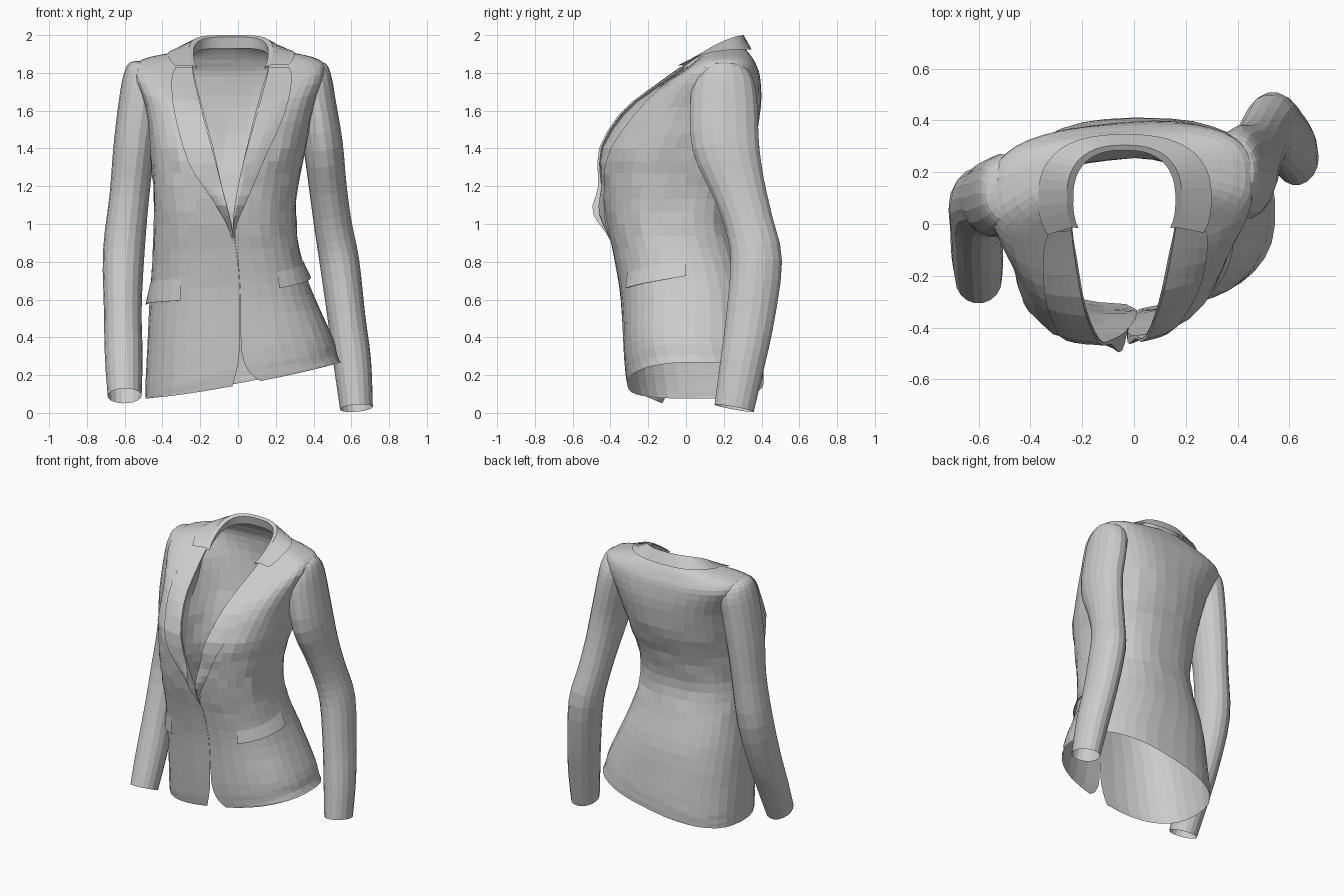
import bpy, math, random
from mathutils import Vector
from mathutils.bvhtree import BVHTree

if "Cube" in bpy.data.objects:
    bpy.data.objects.remove(bpy.data.objects["Cube"])

random.seed(4)


def grid(name, rows, closed=False):
    """Flat-shaded quad sheet (or tube) from equal-length rows of points."""
    n = len(rows[0])
    verts = [tuple(p) for r in rows for p in r]
    faces = []
    for i in range(len(rows) - 1):
        for j in range(n if closed else n - 1):
            k = (j + 1) % n
            faces.append((i * n + j, i * n + k, (i + 1) * n + k, (i + 1) * n + j))
    me = bpy.data.meshes.new(name)
    me.from_pydata(verts, [], faces)
    me.update()
    ob = bpy.data.objects.new(name, me)
    bpy.context.collection.objects.link(ob)
    return ob, verts, faces


def dense(rows, steps):
    """Catmull-Rom interpolation between rows of numbers."""
    out = []
    for i in range(len(rows) - 1):
        a, b, c, d = rows[max(i - 1, 0)], rows[i], rows[i + 1], rows[min(i + 2, len(rows) - 1)]
        for s in range(steps):
            t = s / steps
            out.append([0.5 * (2 * q + (r - p) * t + (2 * p - 5 * q + 4 * r - w) * t * t
                               + (3 * q - p - 3 * r + w) * t ** 3)
                        for p, q, r, w in zip(a, b, c, d)])
    out.append(list(rows[-1]))
    return out


def spow(v, p):
    return math.copysign(abs(v) ** p, v)


def ring(row, n=36, jitter=0.0):
    """Open cross-section from right front edge, round the back, to left front edge."""
    zf, zs, zb, xl, xr, yf, yb, twist, tilt, el, er = row
    p = 0.8 - 0.11 * max(0, 1 - abs(zs - 1.8) / 0.3)   # squarer at the shoulders
    cx, w = (xl + xr) / 2, (xr - xl) / 2
    cy, d = (yf + yb) / 2, (yb - yf) / 2

    def ang(x):
        return math.acos(max(-1, min(1, spow((x - cx) / w, 1 / p))))
    a0, a1 = -ang(er), 2 * math.pi - ang(el)
    pts = []
    for i in range(n + 1):
        a = a0 + (a1 - a0) * i / n
        c, s = math.cos(a), math.sin(a)
        g = 1 + (random.uniform(-jitter, jitter) if 0 < i < n else 0)
        x = cx + w * g * spow(c, p)
        y = cy + d * g * spow(s, p) + twist * (x - cx)
        z = zs + ((zf if s < 0 else zb) - zs) * s * s + tilt * (x - 0.02)
        pts.append((x, y, z))
    return pts


# Body: z front/side/back, x left/right, y front/back, twist, hem tilt, front edges
body_rows = [
    (.15, .17, .16, -.49, .545, -.31, .41, 0, .185, -.03, .12),
    (.21, .22, .22, -.49, .525, -.32, .41, 0, .17, -.012, .06),
    (.33, .33, .33, -.485, .50, -.33, .40, 0, .15, .008, .018),
    (.60, .60, .60, -.47, .40, -.345, .36, .02, .07, .011, .013),
    (.80, .80, .80, -.455, .34, -.375, .30, .03, .03, -.001, .001),
    (1.0, 1.0, 1.0, -.445, .31, -.42, .25, .06, 0, -.034, -.026),
    (1.2, 1.2, 1.2, -.45, .32, -.445, .28, .08, 0, -.085, 0),
    (1.4, 1.4, 1.4, -.465, .36, -.445, .35, .09, 0, -.13, .045),
    (1.6, 1.62, 1.62, -.49, .40, -.32, .39, .09, 0, -.185, .095),
    (1.74, 1.80, 1.78, -.555, .46, -.13, .385, .06, 0, -.22, .135),
    (1.8, 1.87, 1.85, -.51, .43, -.04, .362, .06, 0, -.235, .155),
    (1.85, 1.91, 1.9, -.34, .28, .03, .335, .04, 0, -.24, .16),
    (1.86, 1.93, 1.94, -.25, .175, .05, .30, 0, 0, -.235, .16),
]
rings = [ring(r, jitter=.011 if .8 < r[0] < 1.5 else .003) for r in dense(body_rows, 3)]
body, bverts, bfaces = grid("jacket_body", rings)
bvh = BVHTree.FromPolygons([Vector(v) for v in bverts], bfaces)


def collar_ring(xl, xr, yf, yb, el, er, z_back, z_front, power):
    """Ring whose height falls from the nape to the front ends."""
    pts = ring((0, 0, 0, xl, xr, yf, yb, 0, 0, el, er), 28)
    top, low = max(q[1] for q in pts), min(q[1] for q in pts)
    return [(x, y, z_back + (z_front - z_back) * ((top - y) / (top - low)) ** power)
            for x, y, z in pts]


# Collar: stand, fold and outer leaf
grid("collar", [
    collar_ring(-.24, .165, -.10, .295, -.22, .145, 1.93, 1.82, 1.4),
    collar_ring(-.235, .16, -.10, .285, -.215, .14, 1.99, 1.83, 1.4),
    collar_ring(-.26, .185, -.11, .305, -.24, .165, 2.0, 1.84, 1.5),
    collar_ring(-.37, .30, -.15, .347, -.335, .27, 1.925, 1.84, 2.6),
])


def lapel(name, rows, roll_size):
    """Folded strip laid on the chest; rows hold z, inner x, outer x."""
    out = []
    for z, xi, xo in dense(rows, 3):
        line = []
        for j in range(6):
            t = max(j - 1, 0) / 4
            x = xi + (xo - xi) * (0.04 + 0.96 * t)
            hit = bvh.ray_cast(Vector((x, -2, z)), Vector((0, 1, 0)))[0]
            if hit is None or hit.y > 0.2:
                hit = bvh.find_nearest(Vector((x, -0.3, z)))[0]
            roll = roll_size * math.exp(-((z - 1.07) / 0.09) ** 2) * (1 - t)
            lift = 0 if j == 0 else 0.012 * min(1, (z - .9) / .1) + roll
            line.append((x, hit.y - lift, z))
        out.append(line)
    return grid(name, out)


lapel("lapel_left", [(.9, -.022, -.026), (1.0, -.034, -.06), (1.15, -.07, -.15),
                     (1.32, -.11, -.26), (1.58, -.18, -.335), (1.76, -.225, -.352),
                     (1.83, -.237, -.33)], .055)
lapel("lapel_right", [(.9, -.012, -.008), (1.0, -.028, -.005), (1.15, -.012, .06),
                      (1.32, .022, .13), (1.58, .092, .245), (1.76, .142, .285),
                      (1.83, .157, .27)], .03)


def sleeve(name, rows, n=18):
    """Tube of elliptical rings square to the arm path; rows hold x, y, z, rx, ry."""
    rows = dense(rows, 3)
    out = []
    for i, (x, y, z, rx, ry) in enumerate(rows):
        a, b = rows[max(i - 1, 0)], rows[min(i + 1, len(rows) - 1)]
        t = (Vector(b[:3]) - Vector(a[:3])).normalized()
        u = Vector((1, 0, 0))
        u = (u - t * u.dot(t)).normalized()
        v = t.cross(u)
        out.append([Vector((x, y, z)) + u * rx * math.cos(q) + v * ry * math.sin(q)
                    for q in (2 * math.pi * k / n for k in range(n))])
    return grid(name, out, True)


sleeve("sleeve_left", [
    (-.48, .12, 1.855, .02, .03), (-.483, .12, 1.84, .09, .11), (-.495, .12, 1.77, .113, .15),
    (-.52, .11, 1.63, .113, .155), (-.55, .10, 1.4, .11, .15), (-.575, .10, 1.15, .105, .13),
    (-.605, .075, .85, .11, .13), (-.61, -.02, .55, .10, .125), (-.605, -.125, .3, .10, .11),
    (-.60, -.215, .09, .09, .10)])
sleeve("sleeve_right", [
    (.375, .2, 1.845, .02, .03), (.38, .2, 1.83, .087, .11), (.393, .2, 1.76, .104, .16),
    (.415, .20, 1.63, .105, .18), (.45, .21, 1.42, .105, .18), (.475, .275, 1.2, .10, .145),
    (.502, .335, 1.0, .10, .13), (.537, .372, .8, .105, .138), (.575, .34, .5, .10, .13),
    (.605, .30, .27, .10, .12), (.627, .255, .025, .087, .107)])


def pocket_flap(name, a0, a1, z0, z1, drop):
    """Flap hugging the hip between two angles, flaring away at the bottom."""
    top, bottom, under = [], [], []
    for j in range(8):
        t = j / 7
        a = math.radians(a0 + (a1 - a0) * t)
        d = Vector((math.cos(a), math.sin(a), 0))
        z = z0 + (z1 - z0) * t
        hi = bvh.ray_cast(Vector((-.05, 0, z)), d)[0]
        lo = bvh.ray_cast(Vector((-.05, 0, z - drop)), d)[0]
        top.append(hi + d * .003)
        bottom.append(lo + d * .02)
        under.append(lo + d * .012)
    return grid(name, [top, bottom, under])


pocket_flap("pocket_flap_right", -50, 0, .745, .81, .085)
pocket_flap("pocket_flap_left", -128, -178, .71, .69, .115)
